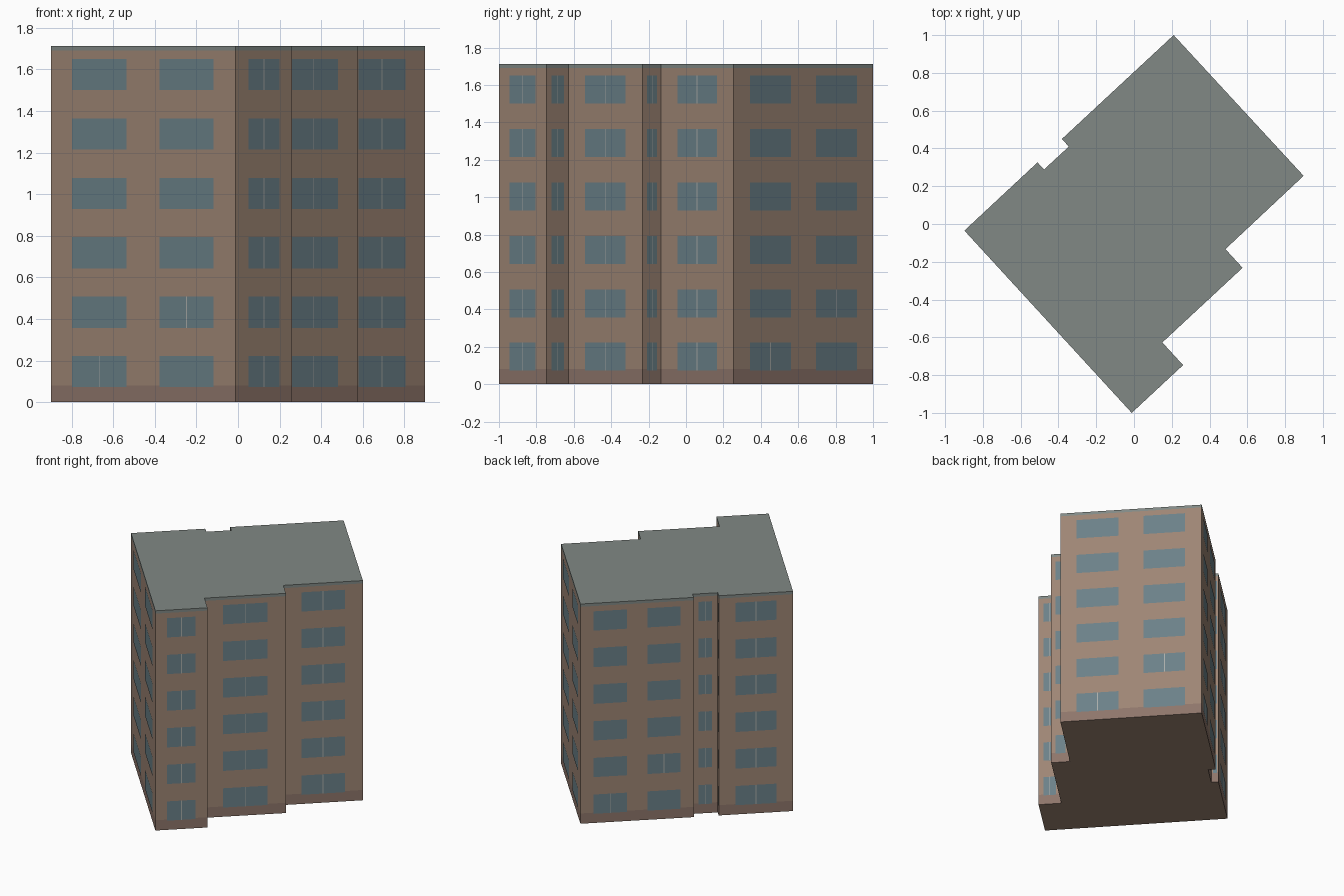
import bpy, bmesh
from mathutils import Vector

if "Cube" in bpy.data.objects:
    bpy.data.objects.remove(bpy.data.objects["Cube"])

# Footprint corners, counter-clockwise seen from above
PLAN = [(-0.012, -1.0), (0.26, -0.747), (0.15, -0.627), (0.575, -0.232),
        (0.484, -0.133), (0.898, 0.255), (0.21, 1.0), (-0.382, 0.45),
        (-0.345, 0.41), (-0.476, 0.289), (-0.511, 0.326), (-0.898, -0.035)]
BASE_TOP, CAP_BOTTOM, HEIGHT = 0.08, 1.69, 1.712
FLOORS, FIRST_SILL, STOREY, WINDOW_H = 6, 0.072, 0.2855, 0.15


def material(name, rgb):
    m = bpy.data.materials.new(name)
    m.diffuse_color = (*rgb, 1)
    m.use_nodes = True
    m.node_tree.nodes["Principled BSDF"].inputs["Base Color"].default_value = m.diffuse_color
    return m


WALL = material("brick", (0.34, 0.235, 0.175))
BASE = material("plinth_brick", (0.27, 0.18, 0.145))
ROOF = material("roof_grey", (0.22, 0.25, 0.235))
GLASS = material("glass", (0.147, 0.22, 0.25))
FRAME = material("frame", (0.40, 0.42, 0.40))


def finish(name, bm, *mats):
    mesh = bpy.data.meshes.new(name)
    bm.to_mesh(mesh)
    bm.free()
    for m in mats:
        mesh.materials.append(m)
    obj = bpy.data.objects.new(name, mesh)
    bpy.context.collection.objects.link(obj)


def band(name, z0, z1, mats, bottom=False, top=False):
    """Ring of walls over the footprint, optionally closed below or above."""
    bm = bmesh.new()
    low = [bm.verts.new((x, y, z0)) for x, y in PLAN]
    high = [bm.verts.new((x, y, z1)) for x, y in PLAN]
    for i in range(len(PLAN)):
        j = (i + 1) % len(PLAN)
        bm.faces.new((low[i], low[j], high[j], high[i]))
    if bottom:
        bm.faces.new(low[::-1]).material_index = len(mats) - 1
    if top:
        bm.faces.new(high)
    finish(name, bm, *mats)


def panel(bm, a, b, t0, t1, z0, z1, offset):
    """Flat rectangle on the wall from a to b, t0..t1 along its length."""
    d = b - a
    n = Vector((d.y, -d.x, 0)).normalized() * offset
    p, q = a + d * t0 + n, a + d * t1 + n
    up0, up1 = Vector((0, 0, z0)), Vector((0, 0, z1))
    bm.faces.new([bm.verts.new(v) for v in (p + up0, q + up0, q + up1, p + up1)])


# Building shell
band("plinth", 0, BASE_TOP, (BASE, WALL), bottom=True)
band("walls", BASE_TOP, CAP_BOTTOM, (WALL,))
band("roof", CAP_BOTTOM, HEIGHT, (ROOF,), top=True)

# Windows: long walls carry two per storey, the others one with a mullion
glass, bars = bmesh.new(), bmesh.new()
for i, corner in enumerate(PLAN):
    a = Vector((*corner, 0))
    b = Vector((*PLAN[(i + 1) % len(PLAN)], 0))
    length = (b - a).length
    double = length > 0.7
    spans = [(0.115, 0.41), (0.59, 0.883)] if double else [(0.226, 0.774)]
    for floor in range(FLOORS):
        z0 = FIRST_SILL + floor * STOREY
        z1 = z0 + WINDOW_H
        for k, (t0, t1) in enumerate(spans):
            panel(glass, a, b, t0, t1, z0, z1, 0.0015)
            if not double or floor == k:
                mid = (t0 + t1) / 2
                half = min(0.003 / length, 0.01)
                panel(bars, a, b, mid - half, mid + half, z0, z1, 0.0025)
finish("windows", glass, GLASS)
finish("window_mullions", bars, FRAME)
